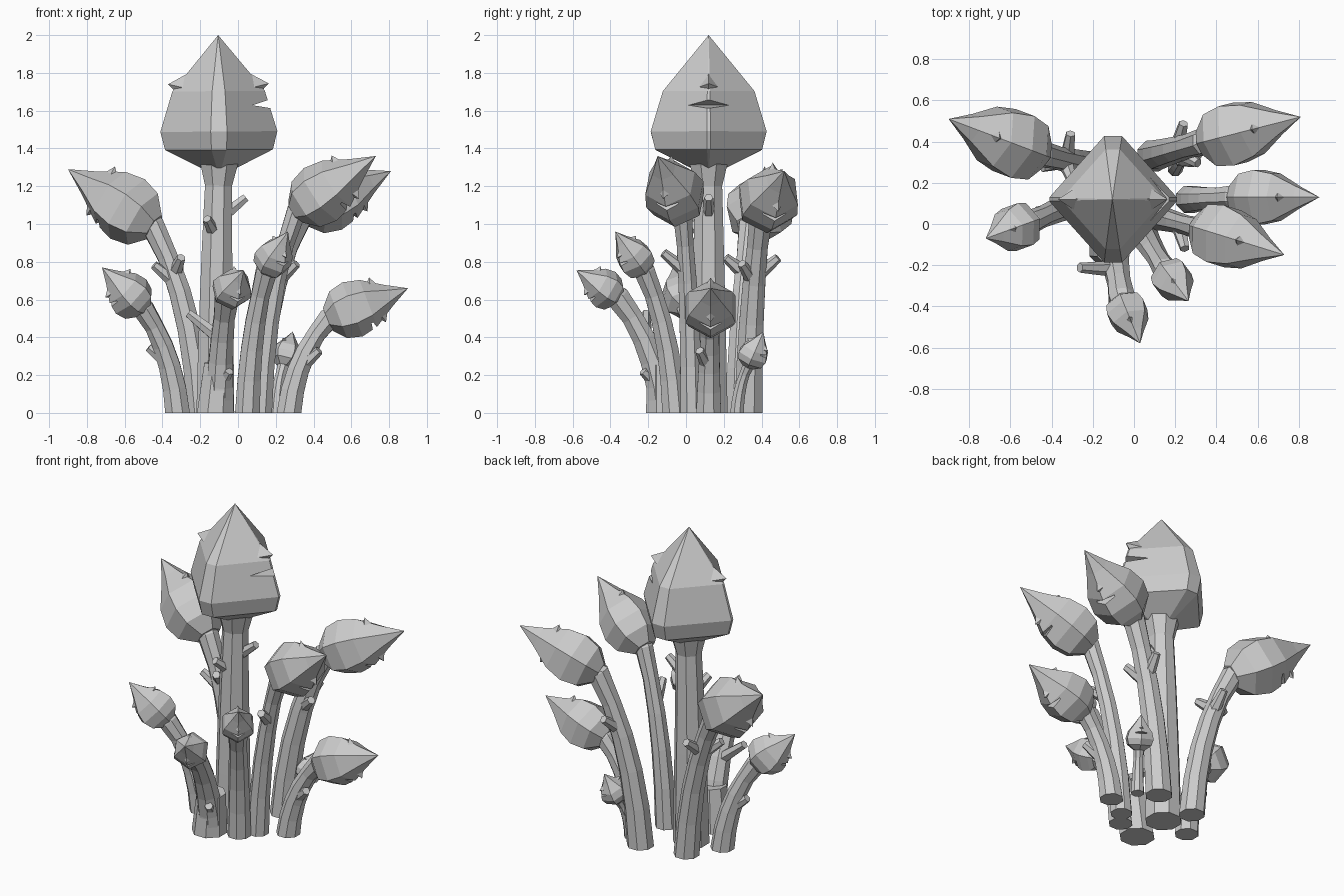
import bpy, bmesh, math
from mathutils import Vector, Matrix

if "Cube" in bpy.data.objects:
    bpy.data.objects.remove(bpy.data.objects["Cube"])

V = Vector


def skin(name, rings):
    """Closed surface through rings of points; a one-point ring is a tip."""
    bm = bmesh.new()
    vs = [[bm.verts.new(p) for p in r] for r in rings]
    for a, b in zip(vs, vs[1:]):
        for i in range(len(a)):
            j = (i + 1) % len(a)
            end = (b[0],) if len(b) == 1 else (b[j], b[i])
            bm.faces.new((a[i], a[j], *end))
    bm.faces.new(vs[0][::-1])
    if len(vs[-1]) > 1:
        bm.faces.new(vs[-1])
    bmesh.ops.recalc_face_normals(bm, faces=bm.faces[:])
    me = bpy.data.meshes.new(name)
    bm.to_mesh(me)
    bm.free()
    ob = bpy.data.objects.new(name, me)
    bpy.context.collection.objects.link(ob)
    return ob


def tube(name, pts, radii, sides=8):
    rings = []
    for k, (p, r) in enumerate(zip(pts, radii)):
        d = (pts[min(k + 1, len(pts) - 1)] - pts[max(k - 1, 0)]).normalized()
        if k == 0 and p.z == 0:
            d = V((0, 0, 1))
        x = (V((1, 0, 0)) - d * d.x).normalized()
        y = d.cross(x)
        turn = [2 * math.pi * (i + .5) / sides for i in range(sides)]
        rings.append([p + r * (x * math.cos(t) + y * math.sin(t)) for t in turn])
    return skin(name, rings)


def frame(neck, tip):
    """Local z runs neck to tip, local x is the outward face side."""
    d = (tip - neck).normalized()
    h = V((d.x, d.y, 0)) if math.hypot(d.x, d.y) > .1 else V((1, 0, 0))
    x = (h - d * h.dot(d)).normalized()
    m = Matrix((x, d.cross(x), d)).transposed().to_4x4()
    m.translation = neck
    return m


def head(name, neck, tip, R, angles, profile):
    m = frame(neck, tip)
    L = (tip - neck).length
    rings = [[m @ V((R * r * math.cos(a), R * r * math.sin(a), L * t)) for a in angles]
             for t, r in profile]
    ob = skin(name, rings + [[tip]])
    # wedge-shaped mouth slot cut into the face side
    z, fx = L * .46, R * .84
    prof = [(fx - R * .26, z), (fx + R * .5, z - R * .13), (fx + R * .5, z + R * .25)]
    cut = skin("mouth_cutter", [[m @ V((x, s * R * .38, w)) for x, w in prof] for s in (-1, 1)])
    cut.hide_render = True
    mod = ob.modifiers.new("mouth", 'BOOLEAN')
    mod.operation, mod.object, mod.solver = 'DIFFERENCE', cut, 'EXACT'
    bpy.context.view_layer.objects.active = ob
    bpy.ops.object.modifier_apply(modifier=mod.name)
    bpy.data.objects.remove(cut)
    # low brow over the mouth and a knob on the back, both sunk into the head
    for part, s in (("brow", 1), ("knob", -1)):
        c, k = V((s * R * .52, 0, L * .59)), R * .22
        diamond = [m @ (c + k * V((0, math.cos(q), 1.2 * math.sin(q)))) for q in quarter]
        skin(name + "_" + part, [diamond, [m @ (c + V((s * R * .34, 0, R * .08)))]])


quarter = [i * math.pi / 2 for i in range(4)]
hexagon = [i * math.pi / 3 for i in range(6)]
diamond_cut = [q + s * (.03 + .11 * (i % 2)) for i, q in enumerate(quarter) for s in (-1, 1)]
steps = [0, .2, .4, .6, .8, 1]

# stalk: base, stem radius, neck, tip, head radius
stalks = {
    "main": ((-.12, .12), .092, (-.1, .12, 1.31), (-.105, .12, 2), .31),
    "back_left": ((-.2, .28), .065, (-.45, .34, .99), (-.9, .51, 1.29), .178),
    "back_right": ((.09, .33), .068, (.34, .4, 1.06), (.81, .52, 1.28), .165),
    "upper_right": ((.12, .03), .055, (.31, -.02, 1.07), (.73, -.15, 1.36), .16),
    "low_right": ((.27, .12), .06, (.48, .13, .5), (.9, .13, .66), .147),
    "low_left": ((-.32, .09), .06, (-.5, .01, .55), (-.72, -.07, .77), .12),
    "low_front": ((-.1, -.12), .068, (-.06, -.36, .61), (.03, -.58, .755), .105),
    "front_right": ((.05, -.06), .06, (.15, -.22, .75), (.265, -.375, .96), .1),
    "small_back": ((.2, .27), .033, (.24, .33, .25), (.29, .41, .43), .085),
}


def on_stem(name, t):
    """Point on a stem that rises upright and then leans to its neck."""
    base, _, neck, _, _ = stalks[name]
    a, b = V((*base, 0)), V(neck)
    mid = a.lerp(b, .15)
    mid.z = b.z * .6
    return a.lerp(mid, t).lerp(mid.lerp(b, t), t)


# stems and heads
for name, (base, r, neck, tip, R) in stalks.items():
    neck, tip = V(neck), V(tip)
    main = name == "main"
    pts = [on_stem(name, t) for t in steps] + [neck.lerp(tip, .08)]
    radii = [r * (1.18 - .38 * t) for t in steps[:-1]] + [r, r * .95]
    if main:
        pts.insert(5, on_stem(name, .9))
        radii[5:] = [r * .84, r * 1.15, r * 1.4]
    tube(name + "_stem", pts, radii)
    if main:
        head(name + "_head", neck, tip, R, diamond_cut,
             [(-.02, .3), (.12, .92), (.26, 1), (.57, .79)])
    else:
        head(name + "_head", neck, tip, R, hexagon,
             [(-.02, .42), (.12, .9), (.3, 1.04), (.5, .9), (.75, .42)])

# collar around the base of the front stalk
tube("front_collar", [V((-.12, -.115, 0)), V((-.1, -.125, .26))], [.105, .085])

# short twig stubs: stem, place along it, compass angle, reach
stubs = [("main", .74, 0, .15), ("main", .66, -115, .13),
         ("back_left", .66, 82, .13), ("back_left", .64, 195, .13),
         ("back_left", .7, -70, .11),
         ("low_left", .42, 185, .11), ("low_front", .58, 178, .18),
         ("low_right", .42, -25, .12), ("low_front", .2, -60, .1),
         ("upper_right", .65, -75, .13),
         ("back_right", .63, 75, .13), ("back_right", .6, -30, .13)]
for i, (name, t, deg, reach) in enumerate(stubs):
    a, ang = on_stem(name, t), math.radians(deg)
    b = a + V((reach * math.cos(ang), reach * math.sin(ang), reach * .8))
    tube(f"stub_{i}", [a, a.lerp(b, .6), b], [.04, .031, .024], 6)
